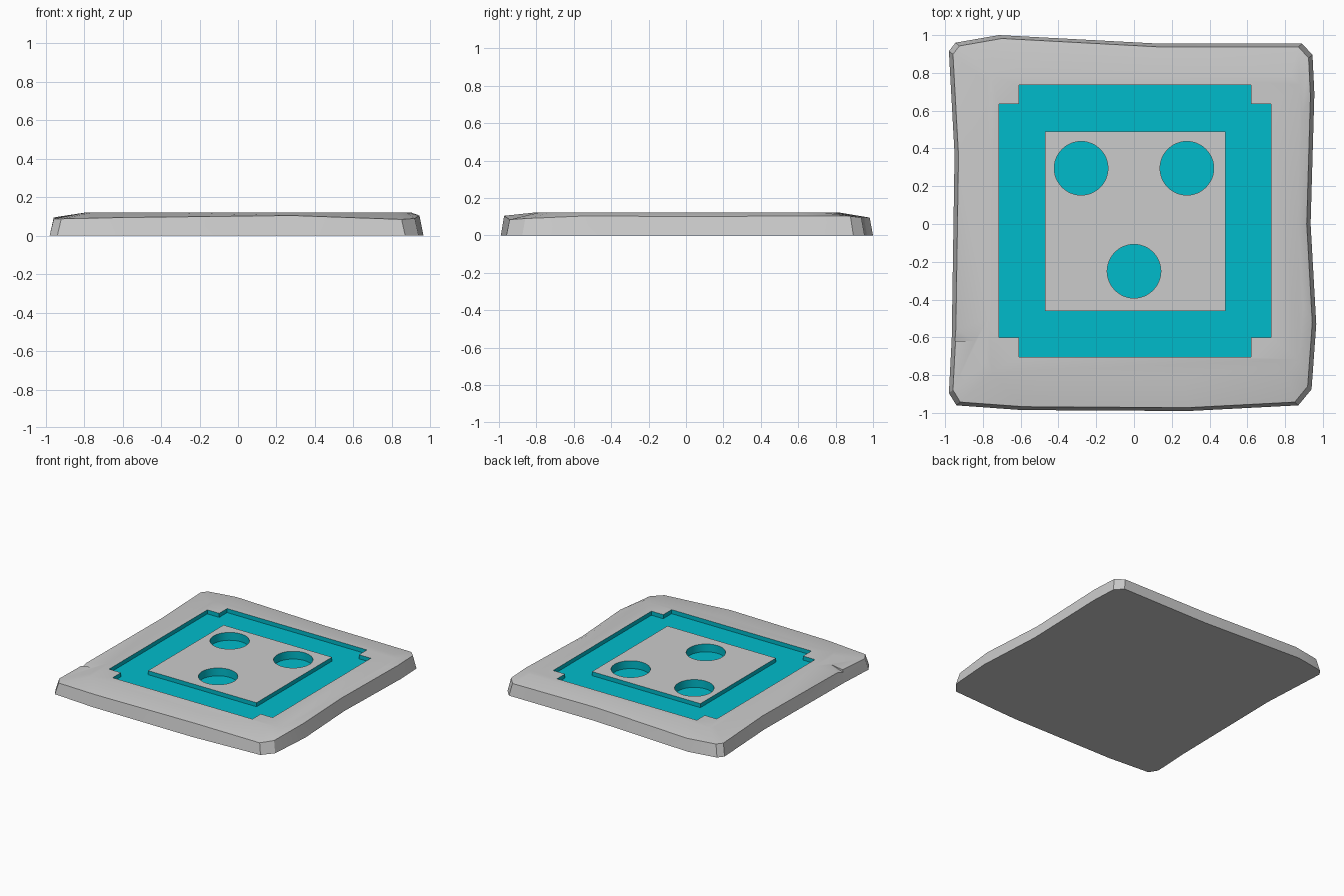
import bpy, bmesh, math

if "Cube" in bpy.data.objects:
    bpy.data.objects.remove(bpy.data.objects["Cube"])

cyan = bpy.data.materials.new("cyan_inlay")
cyan.diffuse_color = (0.0, 0.5, 0.6, 1)
cyan.use_nodes = True
cyan.node_tree.nodes["Principled BSDF"].inputs["Base Color"].default_value = cyan.diffuse_color
TOP = 0.122


def make_object(name, bm, slot=0):
    bmesh.ops.recalc_face_normals(bm, faces=bm.faces)
    mesh = bpy.data.meshes.new(name)
    bm.to_mesh(mesh)
    bm.free()
    mesh.materials.append(None)
    mesh.materials.append(cyan)
    for p in mesh.polygons:
        p.material_index = slot
    ob = bpy.data.objects.new(name, mesh)
    bpy.context.collection.objects.link(ob)
    return ob


def extruded(name, loops, z0, z1):
    # Flat region bounded by loops (later loops are holes), extruded upward
    bm = bmesh.new()
    edges = []
    for loop in loops:
        vs = [bm.verts.new((x, y, z0)) for x, y in loop]
        edges += [bm.edges.new((vs[i - 1], vs[i])) for i in range(len(vs))]
    bmesh.ops.triangle_fill(bm, edges=edges, use_beauty=True)
    new = bmesh.ops.extrude_face_region(bm, geom=bm.faces[:])["geom"]
    up = [g for g in new if isinstance(g, bmesh.types.BMVert)]
    bmesh.ops.translate(bm, verts=up, vec=(0, 0, z1 - z0))
    return make_object(name, bm, 1)


def cut(target, cutter):
    mod = target.modifiers.new(cutter.name, 'BOOLEAN')
    mod.operation = 'DIFFERENCE'
    mod.solver = 'EXACT'
    mod.object = cutter
    bpy.context.view_layer.objects.active = target
    bpy.ops.object.modifier_apply(modifier=mod.name)
    bpy.data.objects.remove(cutter)


# Worn stone slab: base outline x, y and rim height
outline = [(-0.945, 0.96, .095), (-0.715, 1.0, .095), (0.13, 0.955, .1),
           (0.89, 0.955, .095), (0.945, 0.895, .103), (0.955, 0.69, .105),
           (0.935, 0, .1), (0.965, -0.53, .105), (0.94, -0.875, .09),
           (0.87, -0.96, .085), (0.29, -0.99, .105), (-0.595, -0.985, .095),
           (-0.94, -0.96, .088), (-0.98, -0.895, .088), (-0.965, -0.61, .095),
           (-0.95, 0.37, .1), (-0.98, 0.915, .095)]
bm = bmesh.new()
base = [bm.verts.new((x, y, 0)) for x, y, z in outline]
rim = [bm.verts.new((x * 0.978, y * 0.982, z)) for x, y, z in outline]
flat = [bm.verts.new((x * (0.8 if x < 0 else 0.93), y * 0.82, TOP)) for x, y, z in outline]
for a, b in ((base, rim), (rim, flat)):
    for i in range(len(a)):
        bm.faces.new((a[i - 1], a[i], b[i], b[i - 1]))
bm.faces.new(base)
bm.faces.new(flat)
slab = make_object("stone_slab", bm)

# Square groove with stepped outer corners
x0, x1, X0, X1 = -0.61, 0.62, -0.715, 0.725
y0, y1, Y0, Y1 = -0.6, 0.635, -0.705, 0.735
stepped = [(x0, Y0), (x1, Y0), (x1, y0), (X1, y0), (X1, y1), (x1, y1),
           (x1, Y1), (x0, Y1), (x0, y1), (X0, y1), (X0, y0), (x0, y0)]
island = [(-0.47, -0.46), (0.485, -0.46), (0.485, 0.49), (-0.47, 0.49)]
cut(slab, extruded("groove", [stepped, island], 0.09, 0.2))

# Three round sockets
for cx, cy in ((-0.28, 0.295), (0.28, 0.295), (0, -0.25)):
    ring = [(cx + 0.142 * math.cos(t * math.tau / 48), cy + 0.142 * math.sin(t * math.tau / 48))
            for t in range(48)]
    cut(slab, extruded("socket", [ring], 0.06, 0.2))

# Chip in the left edge
bm = bmesh.new()
for p in ((-0.985, -0.49, .1), (-0.825, -0.62, .115), (-1.0, -0.62, .06), (-1.0, -0.62, .3)):
    bm.verts.new(p)
bmesh.ops.convex_hull(bm, input=bm.verts[:])
cut(slab, make_object("chip", bm))

# Soft top, crisp edges
bpy.ops.object.select_all(action='DESELECT')
slab.select_set(True)
bpy.context.view_layer.objects.active = slab
bpy.ops.object.shade_smooth_by_angle(angle=math.radians(30))
